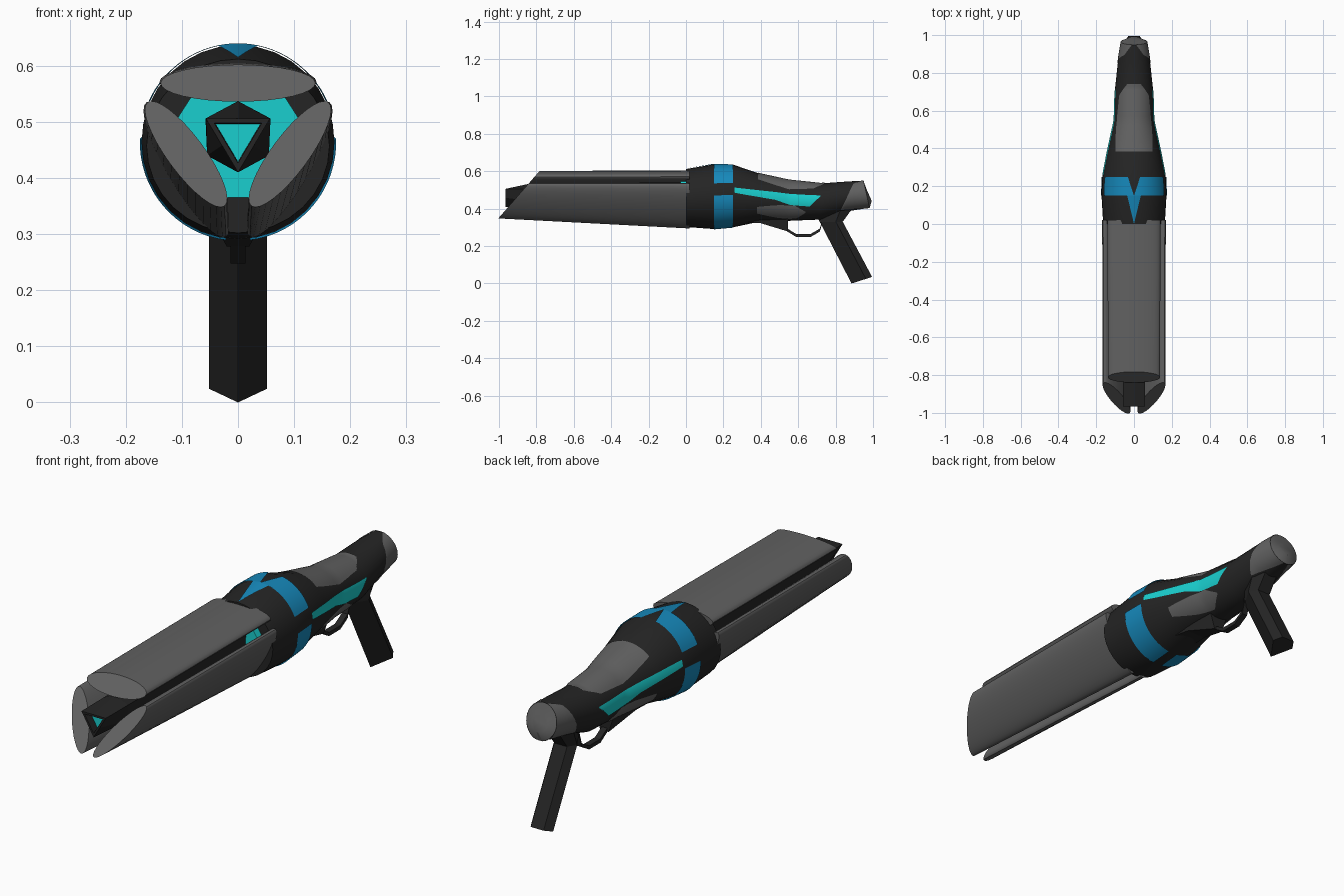
import bpy, bmesh, math
from math import sin, cos, radians, degrees, asin, pi

if "Cube" in bpy.data.objects:
    bpy.data.objects.remove(bpy.data.objects["Cube"])


def material(name, r, g, b):
    m = bpy.data.materials.new(name)
    m.diffuse_color = (r, g, b, 1)
    m.use_nodes = True
    m.node_tree.nodes["Principled BSDF"].inputs["Base Color"].default_value = m.diffuse_color
    return m


DARK = material("dark", .018, .018, .018)
GREY = material("grey", .12, .12, .12)
BLUE = material("blue", .008, .25, .5)
CYAN = material("cyan", .01, .62, .62)


def make(name, verts, faces, mat, smooth=None):
    mesh = bpy.data.meshes.new(name)
    mesh.from_pydata(verts, [], faces)
    bm = bmesh.new()
    bm.from_mesh(mesh)
    bmesh.ops.remove_doubles(bm, verts=bm.verts, dist=1e-5)
    bmesh.ops.recalc_face_normals(bm, faces=bm.faces)
    bm.to_mesh(mesh)
    bm.free()
    mesh.materials.append(mat)
    ob = bpy.data.objects.new(name, mesh)
    bpy.context.collection.objects.link(ob)
    if smooth:
        bpy.ops.object.select_all(action='DESELECT')
        ob.select_set(True)
        bpy.context.view_layer.objects.active = ob
        bpy.ops.object.shade_smooth_by_angle(angle=radians(smooth))
    return ob


def loft(name, rings, mat, smooth=None, caps=(True, True)):
    n = len(rings[0])
    verts = [v for r in rings for v in r]
    faces = [(k * n + i, k * n + (i + 1) % n, (k + 1) * n + (i + 1) % n, (k + 1) * n + i)
             for k in range(len(rings) - 1) for i in range(n)]
    if caps[0]:
        faces.append(tuple(range(n)))
    if caps[1]:
        faces.append(tuple(range(len(verts) - n, len(verts))))
    return make(name, verts, faces, mat, smooth)


# Body stations: y, top, bottom, half width, shear of the section
BODY = [(0, .612, .302, .163, 0), (.15, .637, .291, .172, 0), (.25, .636, .300, .168, 0),
        (.39, .588, .330, .140, 0), (.55, .553, .335, .105, 0), (.72, .535, .342, .100, 0),
        (.86, .545, .385, .085, 0), (.965, .550, .405, .068, -.22)]


def station(y):
    y = min(max(y, 0), .965)
    for a, b in zip(BODY, BODY[1:]):
        if y <= b[0]:
            t = (y - a[0]) / (b[0] - a[0])
            return [p + (q - p) * t for p, q in zip(a, b)]


def surf(y, deg, off=0.0):
    _, top, bot, w, sh = station(y)
    c, h = (top + bot) / 2, (top - bot) / 2
    dz = (h + off) * sin(radians(deg))
    return ((w + off) * cos(radians(deg)), y + sh * dz, c + dz)


def angle_at(y, z):
    _, top, bot, _, _ = station(y)
    s = (z - (top + bot) / 2) / ((top - bot) / 2)
    return degrees(asin(max(-1, min(1, s))))


# Coloured inlay that follows the body; rows are (y, start angle, end angle)
def inlay(name, rows, mat, mirror=True, n=16, m=6):
    grid = []
    for a, b in zip(rows, rows[1:]):
        for k in range(m + 1):
            y, p, q = [u + (v - u) * k / m for u, v in zip(a, b)]
            grid.append([surf(y, p + (q - p) * i / n, .003) for i in range(n + 1)])
    faces = [(r * (n + 1) + i, r * (n + 1) + i + 1, (r + 1) * (n + 1) + i + 1, (r + 1) * (n + 1) + i)
             for r in range(len(grid) - 1) for i in range(n)]
    verts = [v for row in grid for v in row]
    make(name, verts, faces, mat, 30)
    if mirror:
        make(name + "_left", [(-x, y, z) for x, y, z in verts], faces, mat, 30)


def side(rows):
    return [(y, angle_at(y, a), angle_at(y, b)) for y, a, b in rows]


loft("body", [[surf(s[0], 360 * i / 32) for i in range(32)] for s in BODY], DARK, 30)
loft("rear_cap", [[surf(.965, 360 * i / 32, o) for i in range(32)] for o in (.002,)]
     + [[(x * .5, y + .012, .4775 + (z - .4775) * .5) for x, y, z in
         [surf(.965, 360 * i / 32) for i in range(32)]]], GREY, 40, (False, True))

# Blue ring in pieces, with a spike on top
inlay("ring_upper", [(.15, 24, 90), (.25, 24, 79)], BLUE)
inlay("ring_lower", [(.15, -83, 2), (.25, -83, 2)], BLUE)
inlay("ring_spike", [(.0, 90, 90), (.15, 78, 102)], BLUE, False)

# Side stripes and grey plates
inlay("side_stripe", side([(.26, .485, .512), (.48, .447, .488), (.56, .42, .478),
                           (.66, .412, .472), (.72, .466, .47)]), CYAN)
inlay("top_plate", [(y, angle_at(y, z), 180 - angle_at(y, z)) for y, z in
                    [(.385, .555), (.55, .502), (.68, .505), (.74, .53)]], GREY, False)
inlay("lower_plate", side([(.38, .375, .41), (.5, .352, .42), (.58, .347, .418), (.64, .38, .385)]), GREY)
inlay("rear_plate", side([(.83, .395, .40), (.9, .40, .53), (.965, .406, .549)]), GREY)


# Three long barrel panels, lens-shaped, all cut on one slanted plane
def panel(name, back, front):
    rings = []
    for ends, t in ((back, 0), (front, 1)):
        (x0, z0), (x1, z1) = ends
        cx, cz, ux, uz = (x0 + x1) / 2, (z0 + z1) / 2, (x1 - x0) / 2, (z1 - z0) / 2
        ln = math.hypot(ux, uz)
        ring = []
        for i in range(32):
            c, s = cos(2 * pi * i / 32), sin(2 * pi * i / 32) * .033 / ln
            x, z = cx + ux * c - uz * s, cz + uz * c + ux * s
            ring.append((x, -1 + .87 * (z - .352) if t else .02, z))
        rings.append(ring)
    loft(name, rings, GREY, 40)


panel("top_panel", ((-.14, .571), (.14, .571)), ((-.138, .569), (.138, .569)))
for sx, nm in ((1, "right"), (-1, "left")):
    panel(nm + "_panel", ((sx * .163, .535), (sx * .021, .295)), ((sx * .161, .535), (sx * .024, .350)))

# Inner barrel: hexagon that ends in a triangular muzzle
C = .474
TRI = [(-.057, .506), (0, .506), (.057, .506), (.0285, .458), (0, .410), (-.0285, .458)]
HEX = [(-.058, .506), (0, .537), (.058, .506), (.055, .44), (0, .410), (-.055, .44)]


def ring(pts, y, s=1):
    return [(x * s, y, C + (z - C) * s) for x, z in pts]


loft("inner_barrel", [ring(HEX, .02), ring(HEX, -.82), ring(TRI, -.965), ring(TRI, -.965, .74),
                      ring(TRI, -.93, .70)], DARK)
make("muzzle_glow", ring(TRI, -.933, .71), [tuple(range(6))], CYAN)

# Glowing core at the root of the panels
CORE = [(-.08, .55), (.08, .55), (.112, .5), (.034, .365), (-.034, .365), (-.112, .5)]
loft("core", [ring(CORE, -.03), ring(CORE, .01)], CYAN)

# Grip: ridge in front, widest near the back
rings = []
for (y0, z0), (y1, z1) in [((.67, .41), (.91, .43)), ((.715, .33), (.838, .33)), ((.885, 0), (.995, .035))]:
    rings.append([(x, y0 + (y1 - y0) * t, z0 + (z1 - z0) * t)
                  for x, t in [(0, 0), (.052, .7), (.03, 1), (-.03, 1), (-.052, .7)]])
loft("grip", rings, DARK)

# Wedge under the body and the trigger guard
WEDGE = [(.28, .33, .06), (.40, .322, .045), (.545, .278, .02), (.545, .37, .05), (.28, .40, .06)]
loft("guard_mount", [[(s * w, y, z) for y, z, w in WEDGE] for s in (-1, 1)], DARK)
GUARD = [(.535, .29), (.59, .256), (.665, .256), (.715, .285), (.735, .35)]
loft("trigger_guard", [[(-.013, y, z - .008), (.013, y, z - .008), (.013, y, z + .008), (-.013, y, z + .008)]
                       for y, z in GUARD], DARK)
